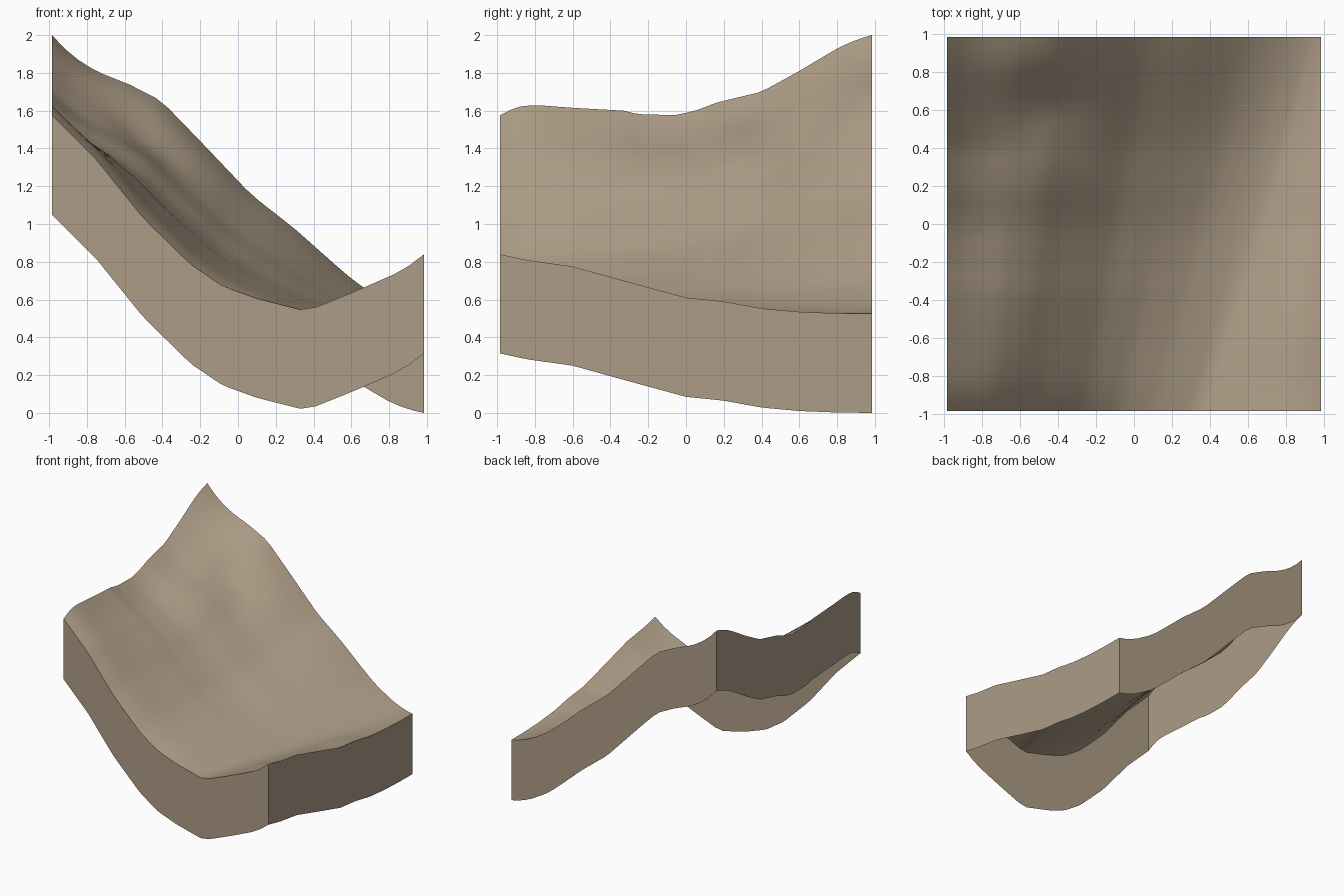
import bpy, bmesh, math

cube = bpy.data.objects.get("Cube")
if cube:
    bpy.data.objects.remove(cube, do_unlink=True)

HALF = 0.985        # half width of the tile
SKIRT = 0.525       # height of the side walls
ROWS, SLOPE_COLS, BANK_COLS = 36, 28, 8

# Edge height profiles: (position along edge, height)
FRONT = [(-.985, 1.575), (-.9, 1.49), (-.75, 1.34), (-.5, 1.03), (-.25, .785),
         (-.08, .67), (.1, .605), (.33, .547), (.4, .555), (.6, .635),
         (.83, .735), (.9, .775), (.985, .84)]
BACK = [(-.985, 2), (-.9, 1.91), (-.82, 1.85), (-.74, 1.805), (-.57, 1.74),
        (-.41, 1.66), (-.2, 1.44), (.07, 1.155), (.3, .975), (.57, .735),
        (.66, .667), (.8, .585), (.9, .543), (.985, .525)]
HIGH_SIDE = [(-.985, 1.575), (-.9, 1.62), (-.8, 1.63), (-.6, 1.615), (-.33, 1.6),
             (-.25, 1.58), (-.05, 1.577), (.05, 1.6), (.17, 1.645), (.4, 1.70),
             (.6, 1.81), (.8, 1.93), (.9, 1.975), (.985, 2)]
LOW_SIDE = [(-.985, .84), (-.85, .81), (-.6, .775), (-.33, .70), (0, .61),
            (.2, .59), (.4, .553), (.6, .535), (.8, .527), (.985, .525)]
VALLEY_FRONT, VALLEY_BACK = .33, .93


def lerp(a, b, t):
    return a + (b - a) * t


def height(profile, p):
    for (p0, z0), (p1, z1) in zip(profile, profile[1:]):
        if p <= p1:
            return lerp(z0, z1, (p - p0) / (p1 - p0))
    return profile[-1][1]


def column_x(col, valley):
    """Columns spread over the slope, then over the bank past the valley."""
    if col <= SLOPE_COLS:
        return lerp(-HALF, valley, col / SLOPE_COLS)
    return lerp(valley, HALF, (col - SLOPE_COLS) / BANK_COLS)


def ground_point(col, row):
    t = row / ROWS
    y = lerp(-HALF, HALF, t)
    x = column_x(col, lerp(VALLEY_FRONT, VALLEY_BACK, t))
    z = lerp(height(FRONT, column_x(col, VALLEY_FRONT)),
             height(BACK, column_x(col, VALLEY_BACK)), t)
    # Pull the blend onto the two side profiles
    high = max(0, 1 - col / SLOPE_COLS)
    low = max(0, (col - SLOPE_COLS) / BANK_COLS)
    z += high * (height(HIGH_SIDE, y) - lerp(FRONT[0][1], BACK[0][1], t))
    z += low * (height(LOW_SIDE, y) - lerp(FRONT[-1][1], BACK[-1][1], t))
    # Shallow hollow near the upper back edge
    z -= .09 * math.exp(-((x + .47) ** 2 + (y - .62) ** 2) / .045)
    return x, y, z


# Sloping ground surface
bm = bmesh.new()
cols = SLOPE_COLS + BANK_COLS
grid = [[bm.verts.new(ground_point(c, r)) for c in range(cols + 1)]
        for r in range(ROWS + 1)]
for r in range(ROWS):
    for c in range(cols):
        bm.faces.new((grid[r][c], grid[r][c + 1], grid[r + 1][c + 1], grid[r + 1][c]))

# Side walls hang from the rim, open underneath
rim = [e for e in bm.edges if e.is_boundary]
walls = bmesh.ops.extrude_edge_only(bm, edges=rim)["geom"]
bmesh.ops.translate(bm, vec=(0, 0, -SKIRT),
                    verts=[g for g in walls if isinstance(g, bmesh.types.BMVert)])
for face in bm.faces:
    face.normal_update()
    if abs(face.normal.z) < .01 and face.normal.dot(face.calc_center_median()) < 0:
        # Wall centres lie outward; compare only the horizontal part
        pass
for face in bm.faces:
    n, mid = face.normal, face.calc_center_median()
    if abs(n.z) < .01 and n.x * mid.x + n.y * mid.y < 0:
        face.normal_flip()

mesh = bpy.data.meshes.new("hillside_tile")
bm.to_mesh(mesh)
bm.free()
tile = bpy.data.objects.new("hillside_tile", mesh)
bpy.context.collection.objects.link(tile)

# Sandy earth colour
earth = bpy.data.materials.new("sandy_earth")
earth.use_nodes = True
color = (.42, .335, .24, 1)
earth.diffuse_color = color
earth.node_tree.nodes["Principled BSDF"].inputs["Base Color"].default_value = color
mesh.materials.append(earth)

bpy.context.view_layer.objects.active = tile
tile.select_set(True)
bpy.ops.object.shade_smooth_by_angle(angle=math.radians(35))
